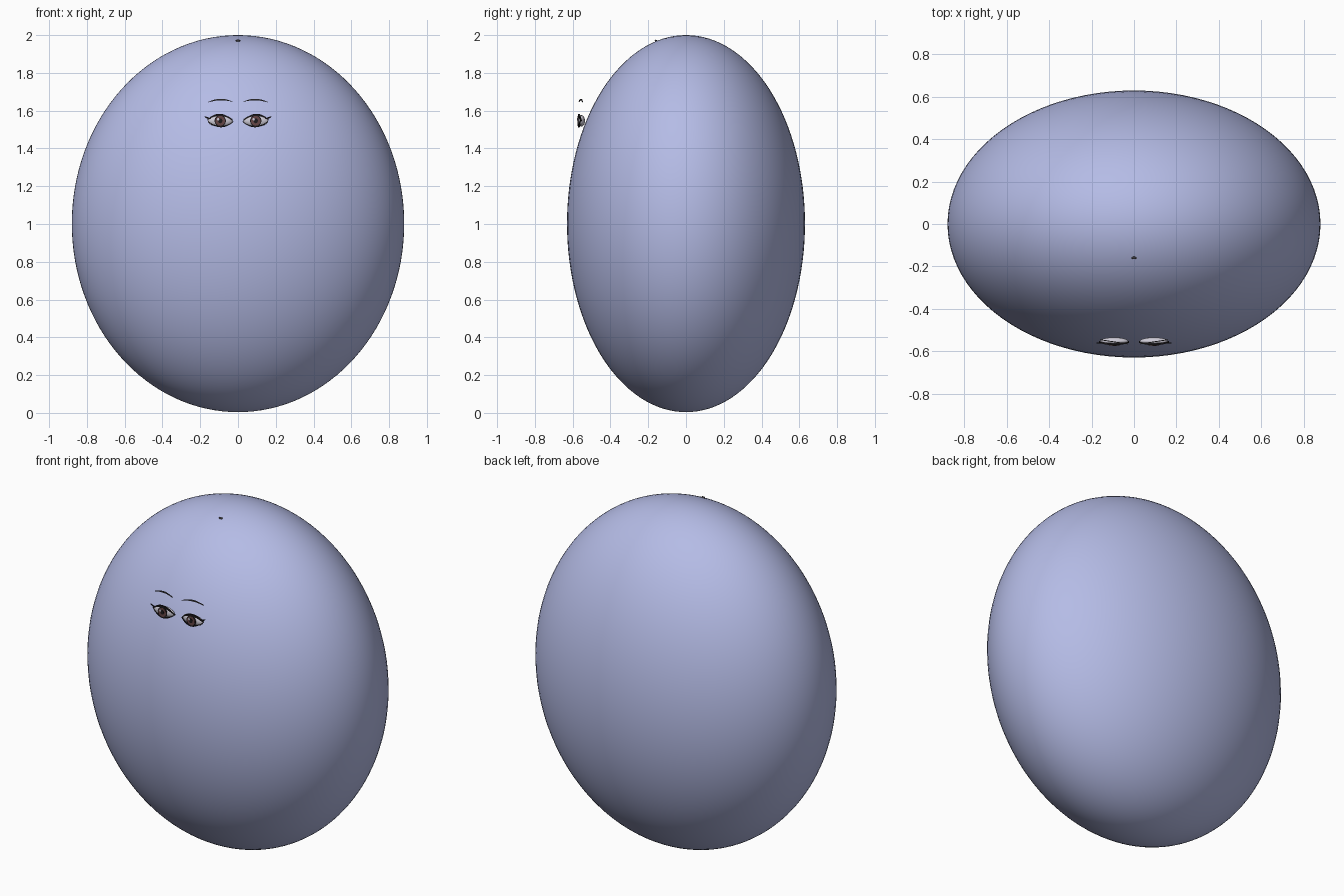
import bpy, bmesh, math

cube = bpy.data.objects.get("Cube")
if cube:
    bpy.data.objects.remove(cube, do_unlink=True)


def material(name, rgb):
    m = bpy.data.materials.new(name)
    m.use_nodes = True
    color = (*rgb, 1)
    m.diffuse_color = color
    m.node_tree.nodes["Principled BSDF"].inputs["Base Color"].default_value = color
    return m


LAVENDER = material("lavender shell", (0.46, 0.50, 0.79))
WHITE = material("eye white", (0.62, 0.60, 0.68))
BROWN = material("iris brown", (0.13, 0.06, 0.06))
BLACK = material("lash black", (0.012, 0.01, 0.012))
BROW = material("brow grey", (0.06, 0.055, 0.06))


def finish(name, bm, mat, smooth=False):
    bmesh.ops.recalc_face_normals(bm, faces=bm.faces)
    mesh = bpy.data.meshes.new(name)
    bm.to_mesh(mesh)
    bm.free()
    mesh.materials.append(mat)
    for p in mesh.polygons:
        p.use_smooth = smooth
    obj = bpy.data.objects.new(name, mesh)
    bpy.context.collection.objects.link(obj)


def ellipsoid(name, center, radii, mat, segs, rings):
    bm = bmesh.new()
    bmesh.ops.create_uvsphere(bm, u_segments=segs, v_segments=rings, radius=1)
    bmesh.ops.scale(bm, vec=radii, verts=bm.verts)
    bmesh.ops.translate(bm, vec=center, verts=bm.verts)
    finish(name, bm, mat, True)


def disc(name, x, y, z, rx, rz, mat):
    """Thin upright oval plate."""
    bm = bmesh.new()
    ring = [bm.verts.new((x + rx * math.cos(a), y, z + rz * math.sin(a)))
            for a in (i * math.tau / 24 for i in range(24))]
    face = bm.faces.new(ring)
    new = bmesh.ops.extrude_face_region(bm, geom=[face])["geom"]
    bmesh.ops.translate(bm, vec=(0, 0.003, 0),
                        verts=[v for v in new if isinstance(v, bmesh.types.BMVert)])
    finish(name, bm, mat)


def stroke(name, path, width, mat, thick=0.004, n=16):
    """Tapered band along path(t) -> (x, y, z), widest in the middle."""
    bm = bmesh.new()
    rows = []
    for i in range(n + 1):
        t = i / n
        x, y, z = path(t)
        h = width * (0.25 + 0.75 * math.sin(math.pi * t)) / 2
        rows.append([bm.verts.new(c) for c in (
            (x, y, z - h), (x, y, z + h), (x, y + thick, z + h), (x, y + thick, z - h))])
    for a, b in zip(rows, rows[1:]):
        for k in range(4):
            j = (k + 1) % 4
            bm.faces.new((a[k], a[j], b[j], b[k]))
    bm.faces.new(rows[0])
    bm.faces.new(rows[-1])
    finish(name, bm, mat)


# Egg-shaped shell
ellipsoid("shell", (0, 0, 1.002), (0.88, 0.63, 0.998), LAVENDER, 96, 64)
# Tiny point at the crown
ellipsoid("crown_tip", (0, -0.16, 1.97), (0.012, 0.006, 0.006), BROW, 12, 8)

EYE_X, EYE_Z = 0.094, 1.546
for side, s in (("left", 1), ("right", -1)):
    cx = s * EYE_X

    # Lid edges run from the inner to the outer corner, bowing forward
    def lid(height):
        def path(t):
            u = 2 * t - 1
            return (cx + s * 0.071 * u, -0.560 - 0.012 * (1 - u * u),
                    EYE_Z + height * (1 - u * u) + 0.004 * u)
        return path

    ellipsoid(side + "_eyeball", (cx, -0.553, EYE_Z), (0.066, 0.018, 0.030), WHITE, 24, 16)
    disc(side + "_iris_rim", cx, -0.5720, EYE_Z, 0.030, 0.030, BLACK)
    disc(side + "_iris", cx, -0.5735, EYE_Z, 0.025, 0.026, BROWN)
    disc(side + "_pupil", cx, -0.5750, EYE_Z, 0.011, 0.013, BLACK)
    disc(side + "_glint", cx - 0.011, -0.5765, EYE_Z + 0.009, 0.006, 0.007, WHITE)
    stroke(side + "_upper_lid", lid(0.032), 0.011, BLACK, 0.009)
    stroke(side + "_lower_lid", lid(-0.031), 0.006, BLACK, 0.009)

    # Outer lash wing
    stroke(side + "_lash",
           lambda t: (cx + s * (0.05 + 0.034 * t), -0.563, EYE_Z + 0.012 + 0.012 * t * t),
           0.009, BLACK)
    # Arched brow
    stroke(side + "_brow",
           lambda t: (s * (0.03 + 0.13 * t), -0.568 + 0.020 * t,
                      1.643 + 0.016 * math.sin(math.pi * (0.1 + 0.87 * t))),
           0.008, BROW)
